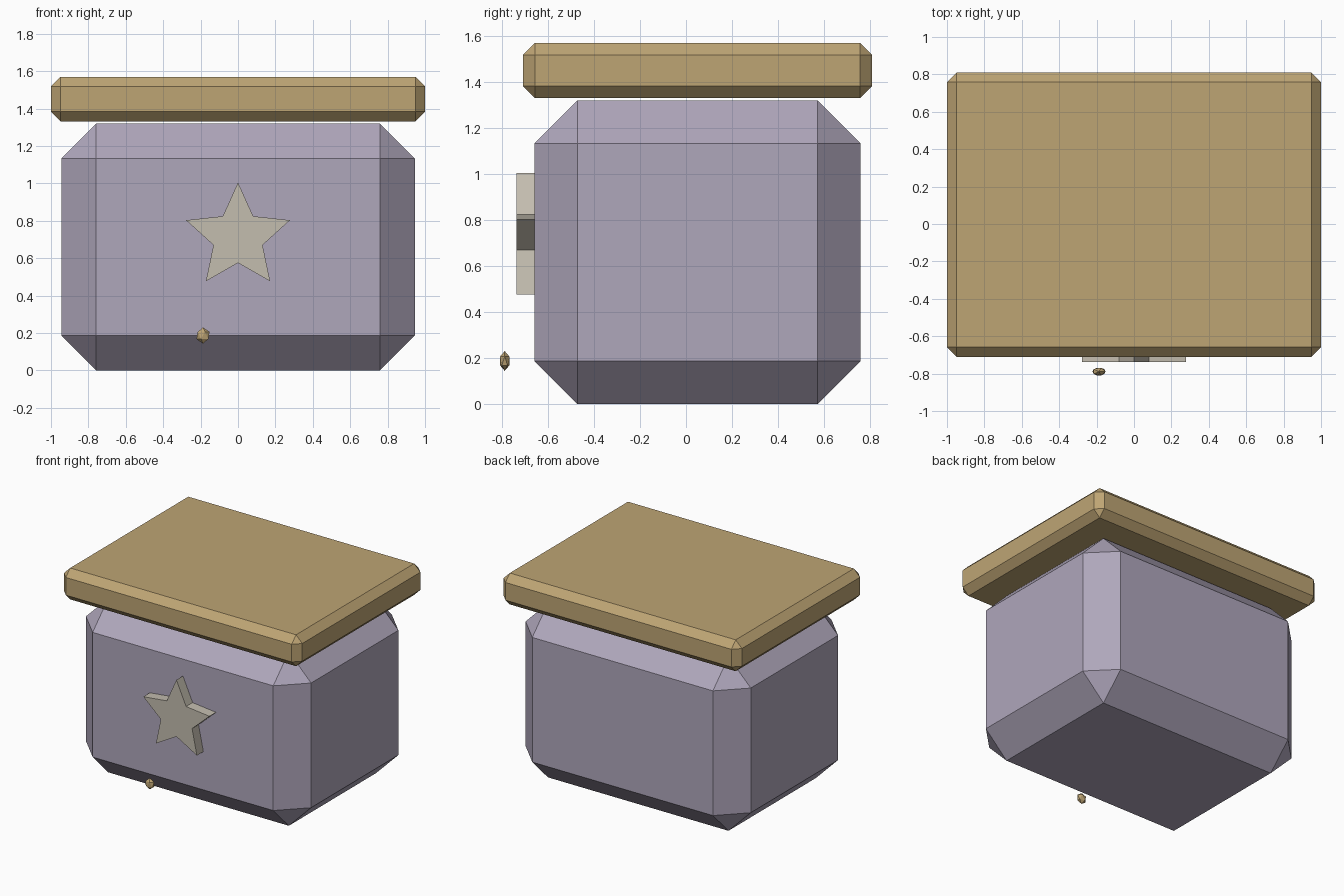
import bpy, bmesh, math

if "Cube" in bpy.data.objects:
    bpy.data.objects.remove(bpy.data.objects["Cube"])


def material(name, rgb):
    m = bpy.data.materials.new(name)
    m.diffuse_color = (*rgb, 1)
    m.use_nodes = True
    m.node_tree.nodes["Principled BSDF"].inputs["Base Color"].default_value = m.diffuse_color
    return m


lilac = material("lilac", (0.43, 0.385, 0.50))
tan = material("tan", (0.515, 0.375, 0.175))
cream = material("cream", (0.55, 0.51, 0.43))


def finish(name, bm, mat):
    bmesh.ops.recalc_face_normals(bm, faces=bm.faces)
    mesh = bpy.data.meshes.new(name)
    bm.to_mesh(mesh)
    bm.free()
    mesh.materials.append(mat)
    ob = bpy.data.objects.new(name, mesh)
    bpy.context.collection.objects.link(ob)
    return ob


def chamfered_box(name, lo, hi, chamfer, mat):
    bm = bmesh.new()
    bmesh.ops.create_cube(bm, size=1)
    for v in bm.verts:
        v.co = [l + (c + 0.5) * (h - l) for c, l, h in zip(v.co, lo, hi)]
    bmesh.ops.bevel(bm, geom=bm.edges[:], offset=chamfer, offset_type='OFFSET',
                    segments=1, profile=0.5, affect='EDGES')
    return finish(name, bm, mat)


# Jar body and lid; the lid floats just above the body
# Bevel offset is measured along the faces
chamfered_box("jar_body", (-0.945, -0.66, 0), (0.945, 0.76, 1.32), 0.187, lilac)
chamfered_box("lid", (-1, -0.71, 1.332), (1, 0.81, 1.57), 0.052, tan)

# Raised star on the front
bm = bmesh.new()
points = []
for i in range(10):
    r = 0.292 if i % 2 == 0 else 0.138
    a = math.pi / 2 + i * math.pi / 5
    points.append(bm.verts.new((r * math.cos(a), -0.738, 0.713 + r * math.sin(a))))
face = bm.faces.new(points)
out = bmesh.ops.extrude_face_region(bm, geom=[face], use_keep_orig=True)
for v in out["geom"]:
    if isinstance(v, bmesh.types.BMVert):
        v.co.y = -0.65
finish("star", bm, cream)

# Small faceted bead in front of the base
bm = bmesh.new()
bmesh.ops.create_icosphere(bm, subdivisions=1, radius=1)
for v in bm.verts:
    v.co = (-0.187 + v.co.x * 0.039, -0.789 + v.co.y * 0.024, 0.187 + v.co.z * 0.043)
finish("bead", bm, tan)
